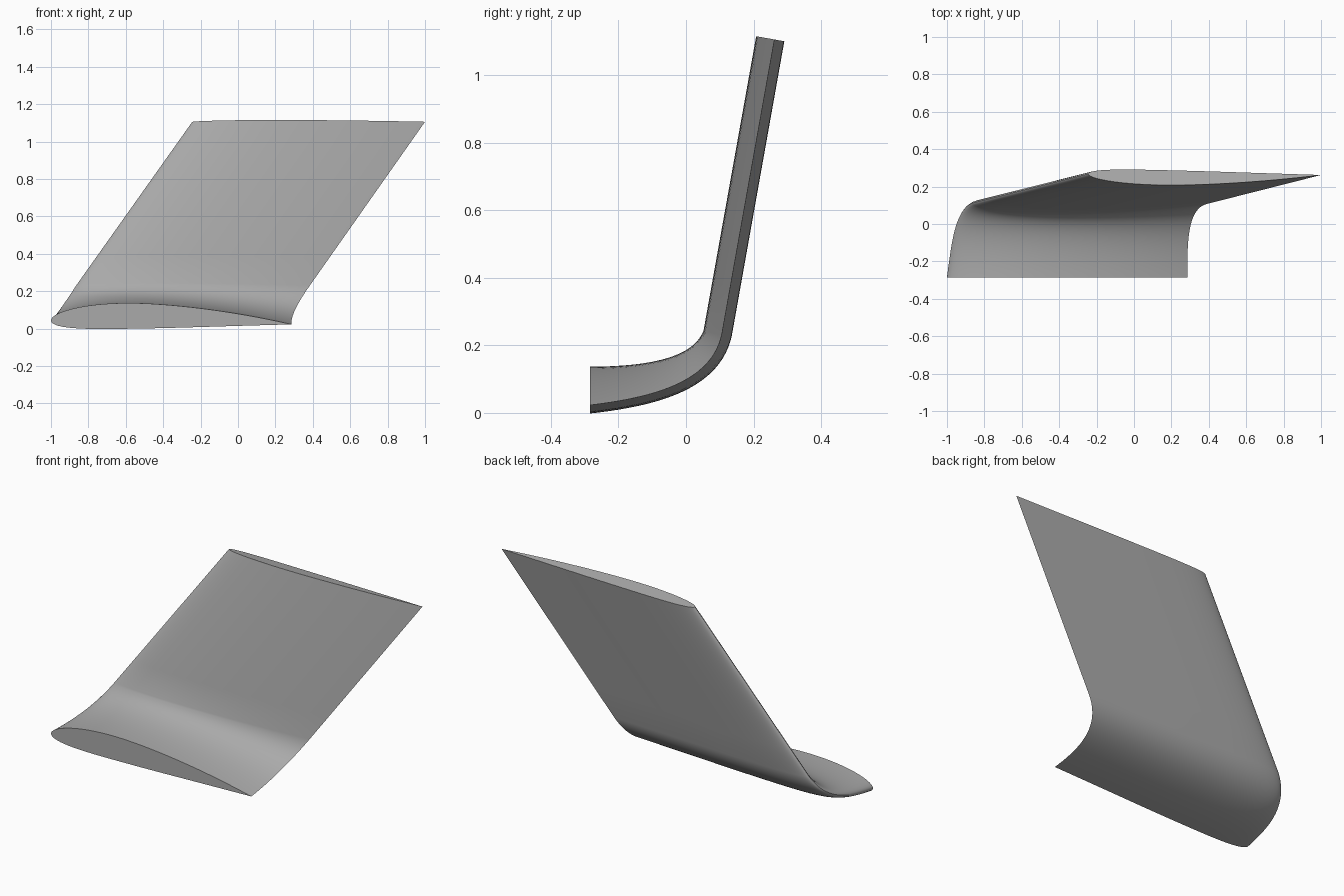
import bpy, bmesh, math
from mathutils import Vector

cube = bpy.data.objects.get("Cube")
if cube:
    bpy.data.objects.remove(cube, do_unlink=True)

grey = bpy.data.materials.new("plain_grey")
grey.use_nodes = True
colour = (0.4, 0.4, 0.4, 1)
grey.diffuse_color = colour
grey.node_tree.nodes["Principled BSDF"].inputs["Base Color"].default_value = colour

HALF = 36          # chordwise steps per side
BEND_STEPS = 28
STRAIGHT_STEPS = 6
CAMBER, CAMBER_POS, THICK = 0.025, 0.4, 0.107


def bezier(p, t):
    s = 1 - t
    return s**3 * p[0] + 3 * s * s * t * p[1] + 3 * s * t * t * p[2] + t**3 * p[3]


def bezier_slope(p, t):
    s = 1 - t
    return s * s * (p[1] - p[0]) + 2 * s * t * (p[2] - p[1]) + t * t * (p[3] - p[2])


def foil_height(u, side):
    """Cambered aerofoil height at chord fraction u, side is +1 or -1."""
    half = 5 * THICK * (0.2969 * math.sqrt(u) - 0.126 * u - 0.3516 * u**2
                        + 0.2843 * u**3 - 0.1036 * u**4)
    reach = CAMBER_POS if u < CAMBER_POS else 1 - CAMBER_POS
    return CAMBER * (1 - ((u - CAMBER_POS) / reach) ** 2) + side * half


# Aerofoil outline: trailing edge, over the top, nose, back underneath
us = [0.5 + 0.5 * math.cos(math.pi * i / HALF) for i in range(HALF + 1)]
outline = [(u, foil_height(u, 1)) for u in us]
outline += [(u, foil_height(u, -1)) for u in reversed(us[1:-1])]

# Trailing edge path (x, y, z) and nose x through the bend
trail = [Vector(p) for p in ((0.285, -0.285, 0.023), (0.285, -0.10, 0.045),
                             (0.285, 0.075, 0.09), (0.385, 0.106, 0.232))]
nose_x = (-1.0, -0.975, -0.96, -0.865)
tip_trail, tip_nose_x = Vector((1.0, 0.262, 1.106)), -0.245
start = bezier_slope(trail, 0)
start_angle = math.atan2(start.z, start.y)
end_angle = math.atan2(tip_trail.z - trail[3].z, tip_trail.y - trail[3].y)


def section(tail, front_x, angle, scale, lift):
    up = Vector((0, -math.sin(angle), math.cos(angle)))
    chord = tail.x - front_x
    return [Vector((front_x + chord * u, tail.y, tail.z))
            + up * (lift * (1 - u) + scale * chord * h) for u, h in outline]


sections = []
for i in range(BEND_STEPS + 1):
    t = i / BEND_STEPS
    d = bezier_slope(trail, t)
    angle = math.atan2(d.z, d.y) - start_angle * (1 - t)
    if i == BEND_STEPS:
        angle = end_angle
    sections.append(section(bezier(trail, t), bezier(nose_x, t), angle,
                            1 - 0.39 * t, 0.021 - 0.027 * t))
for i in range(1, STRAIGHT_STEPS + 1):
    t = i / STRAIGHT_STEPS
    sections.append(section(trail[3].lerp(tip_trail, t),
                            nose_x[3] + (tip_nose_x - nose_x[3]) * t,
                            end_angle, 0.61, -0.006))

# Loft the sections and close both ends
bm = bmesh.new()
rings = [[bm.verts.new(p) for p in s] for s in sections]
n = len(outline)
for a, b in zip(rings, rings[1:]):
    for j in range(n):
        k = (j + 1) % n
        bm.faces.new((a[j], a[k], b[k], b[j]))
bm.faces.new(rings[0])
bm.faces.new(rings[-1])
bmesh.ops.recalc_face_normals(bm, faces=bm.faces)
mesh = bpy.data.meshes.new("winglet")
bm.to_mesh(mesh)
bm.free()
mesh.materials.append(grey)
winglet = bpy.data.objects.new("winglet", mesh)
bpy.context.collection.objects.link(winglet)
bpy.context.view_layer.objects.active = winglet
winglet.select_set(True)
bpy.ops.object.shade_smooth_by_angle(angle=math.radians(35))
